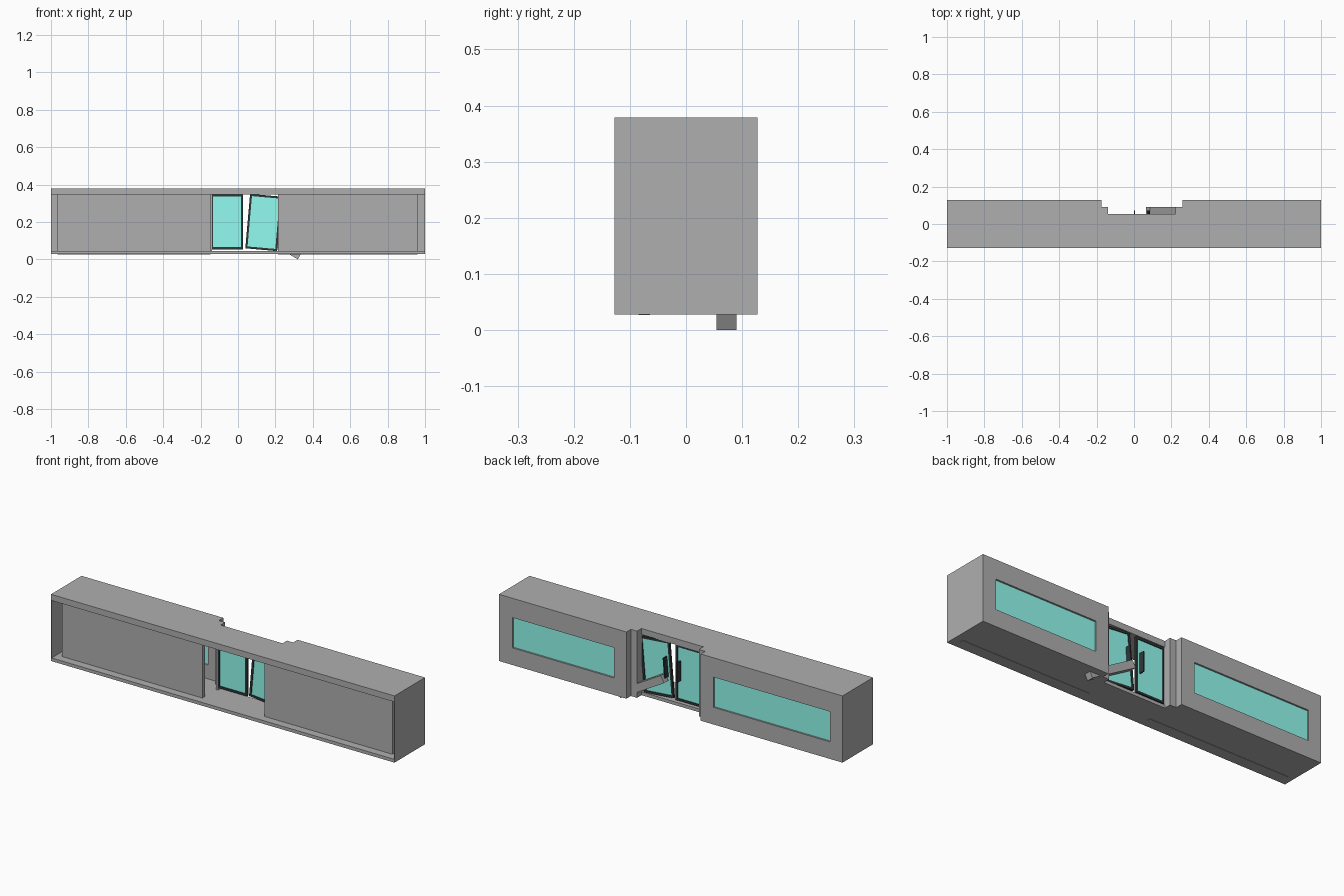
import bpy, bmesh, math
from mathutils import Matrix, Vector

if "Cube" in bpy.data.objects:
    bpy.data.objects.remove(bpy.data.objects["Cube"])


def material(name, color):
    m = bpy.data.materials.new(name)
    m.diffuse_color = color
    m.use_nodes = True
    m.node_tree.nodes["Principled BSDF"].inputs["Base Color"].default_value = m.diffuse_color
    return m


grey = material("mid_grey", (0.43, 0.43, 0.43, 1))
teal = material("teal_glass", (0.29, 0.98, 0.87, 1))
dark = material("dark_metal", (0.03, 0.04, 0.04, 1))


def finish(name, bm, mat=grey, loc=(0, 0, 0), rot=0):
    bmesh.ops.recalc_face_normals(bm, faces=bm.faces)
    me = bpy.data.meshes.new(name)
    bm.to_mesh(me)
    bm.free()
    ob = bpy.data.objects.new(name, me)
    bpy.context.collection.objects.link(ob)
    ob.location = loc
    ob.rotation_euler = (0, rot, 0)
    me.materials.append(mat)
    return ob


def boxes(name, ranges, mat=grey, loc=(0, 0, 0), rot=0):
    """One object from boxes given as (x0, x1, y0, y1, z0, z1)."""
    bm = bmesh.new()
    for x0, x1, y0, y1, z0, z1 in ranges:
        mid = Vector((x0 + x1, y0 + y1, z0 + z1)) / 2
        size = Matrix.Diagonal((x1 - x0, y1 - y0, z1 - z0, 1))
        bmesh.ops.create_cube(bm, size=1, matrix=Matrix.Translation(mid) @ size)
    return finish(name, bm, mat, loc, rot)


def slab(name, pts, z0, z1):
    bm = bmesh.new()
    face = bm.faces.new([bm.verts.new((x, y, z0)) for x, y in pts])
    ext = bmesh.ops.extrude_face_region(bm, geom=[face])
    for v in ext["geom"]:
        if isinstance(v, bmesh.types.BMVert):
            v.co.z = z1
    # keep the bottom cap so the slab is closed
    if not any(all(abs(v.co.z - z0) < 1e-6 for v in f.verts) for f in bm.faces):
        bm.faces.new([v for v in bm.verts if abs(v.co.z - z0) < 1e-6])
    return finish(name, bm)


D = 0.127             # half depth
FLOOR, CEIL = 0.045, 0.347

# Floor and roof share a plan with a stepped entrance notch at the back
plan = [(-1, -D), (1, -D), (1, D), (0.258, D), (0.258, 0.09), (0.222, 0.09),
        (0.222, 0.053), (-0.138, 0.053), (-0.138, 0.09), (-0.174, 0.09), (-0.174, D), (-1, D)]
slab("floor", plan, 0.028, FLOOR)
slab("roof", plan, CEIL, 0.379)

# Thin end walls
for name, x in (("left", -1), ("right", 0.996)):
    boxes(name + "_end_wall", [(x, x + 0.004, -D, D, FLOOR, CEIL)])

# Back walls with a recessed window
for name, x0, x1, w0, w1 in (("left", -0.996, -0.174, -0.926, -0.25),
                             ("right", 0.258, 0.996, 0.33, 0.922)):
    wall = boxes(name + "_back_wall", [(x0, x1, 0.107, D, FLOOR, CEIL)])
    cutter = boxes(name + "_window_cutter", [(w0, w1, 0.08, 0.15, 0.118, 0.277)])
    cutter.hide_render = True
    cutter.hide_viewport = True
    cut = wall.modifiers.new("window", "BOOLEAN")
    cut.object = cutter
    cut.solver = "EXACT"
    boxes(name + "_window_glass", [(w0, w1, 0.114, 0.118, 0.118, 0.277)], teal)

# Stepped entrance jambs
for name, s, outer, inner in (("left", -1, 0.174, 0.138), ("right", 1, 0.258, 0.222)):
    t = 0.012
    spans = [(outer, outer + t, 0.09 - t, 0.107), (inner, outer, 0.09 - t, 0.09),
             (inner, inner + t, 0.03, 0.09 - t)]
    boxes(name + "_entrance_jamb",
          [(min(s * a, s * b), max(s * a, s * b), y0, y1, FLOOR, CEIL) for a, b, y0, y1 in spans])

# Front panels, set back from the front edge and short of the end walls
for name, x0, x1 in (("left", -0.965, -0.148), ("right", 0.213, 0.959)):
    boxes(name + "_front_panel", [(x0, x1, -0.085, -0.064, 0.0265, CEIL)])


# Framed glass doors; the right one has come loose and leans
def door(name, loc, rot, side):
    w, h, f = 0.0855, 0.146, 0.011
    boxes(name + "_frame", [(-w, -w + f, -0.006, 0.006, -h, h), (w - f, w, -0.006, 0.006, -h, h),
                            (-w + f, w - f, -0.006, 0.006, -h, -h + f),
                            (-w + f, w - f, -0.006, 0.006, h - f, h)], dark, loc, rot)
    boxes(name + "_glass", [(-w + f, w - f, -0.002, 0.002, -h + f, h - f)], teal, loc, rot)
    # flat plate handle
    x = side * 0.06
    boxes(name + "_handle", [(x - 0.003, x + 0.003, 0.002, 0.03, -0.04, 0.065)], dark, loc, rot)


door("left_door", (-0.058, 0.042, 0.2), 0, 1)
door("right_door", (0.137, 0.042, 0.197), math.radians(5), -1)

# Fallen beam leaning across the entrance
boxes("fallen_beam", [(-0.1475, 0.1475, -0.018, 0.018, -0.02, 0.02)],
      loc=(0.2023, 0.072, 0.0911), rot=math.radians(30))
